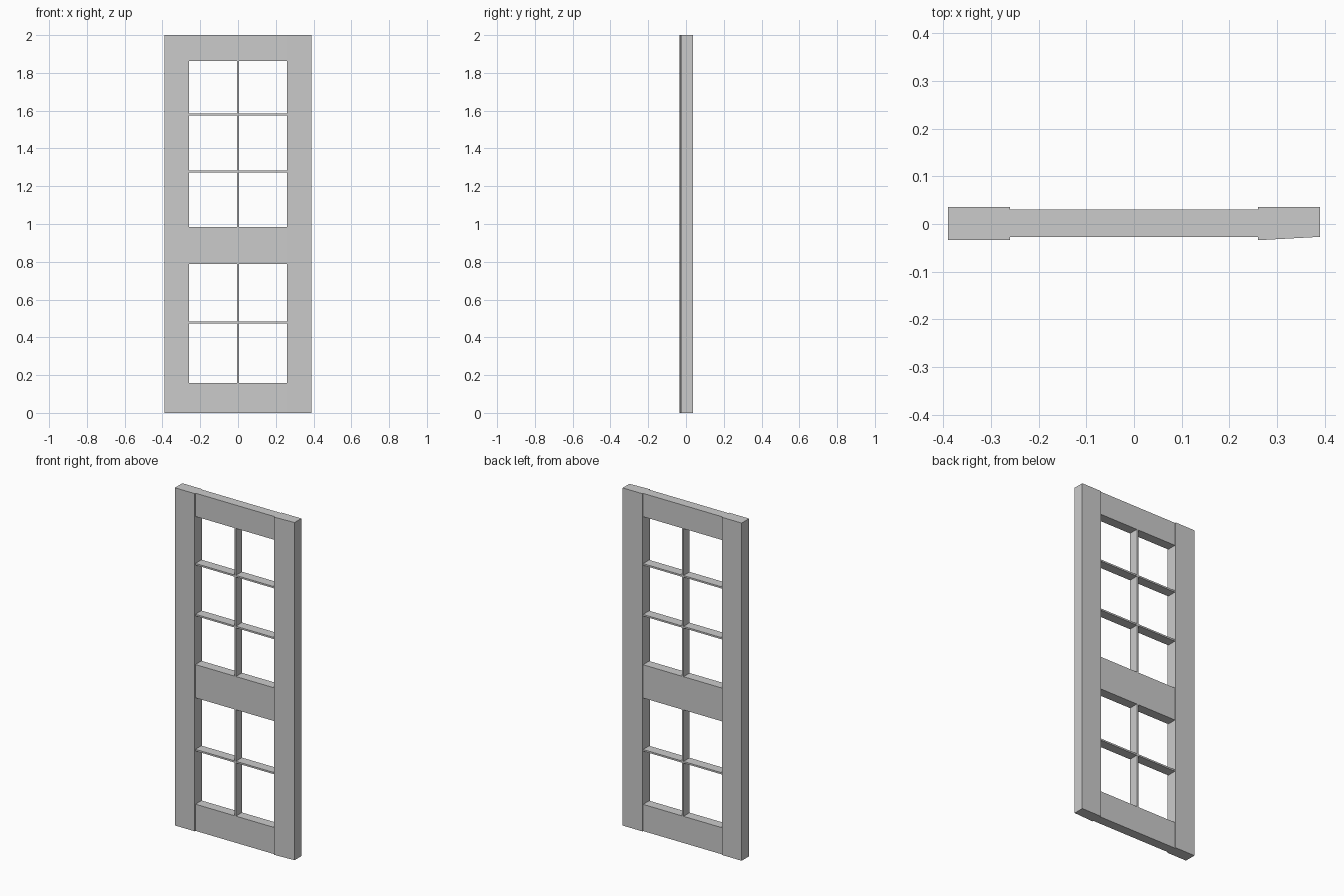
import bpy, bmesh

if "Cube" in bpy.data.objects:
    bpy.data.objects.remove(bpy.data.objects["Cube"])

HALF = 0.39            # half door width
INNER = 0.26           # inner edge of the stiles
FRONT, BACK = -0.034, 0.036
RAIL_FRONT, RAIL_BACK = -0.027, 0.03


def prism(name, outline, z0, z1):
    """Extrude an xy outline from z0 to z1."""
    bm = bmesh.new()
    face = bm.faces.new([bm.verts.new((x, y, z0)) for x, y in outline])
    ext = bmesh.ops.extrude_face_region(bm, geom=[face])["geom"]
    top = [v for v in ext if isinstance(v, bmesh.types.BMVert)]
    bmesh.ops.translate(bm, verts=top, vec=(0, 0, z1 - z0))
    bmesh.ops.recalc_face_normals(bm, faces=bm.faces)
    mesh = bpy.data.meshes.new(name)
    bm.to_mesh(mesh)
    bm.free()
    obj = bpy.data.objects.new(name, mesh)
    bpy.context.collection.objects.link(obj)
    return obj


def bar(name, x0, x1, z0, z1):
    """Box with the depth shared by rails and glazing bars."""
    return prism(name, [(x0, RAIL_FRONT), (x1, RAIL_FRONT),
                        (x1, RAIL_BACK), (x0, RAIL_BACK)], z0, z1)


# Upright stiles; the right one has a tapered closing face
prism("left_stile", [(-HALF, FRONT), (-INNER, FRONT),
                     (-INNER, BACK), (-HALF, BACK)], 0, 2)
prism("right_stile", [(INNER, FRONT), (HALF, RAIL_FRONT),
                      (HALF, BACK), (INNER, BACK)], 0, 2)

# Cross rails
rails = {"bottom_rail": (0, 0.158), "lock_rail": (0.788, 0.985), "top_rail": (1.862, 2)}
for name, (z0, z1) in rails.items():
    bar(name, -INNER, INNER, z0, z1)

# Glazing bars: one upright per opening, split at the horizontal bars
T = 0.005
openings = {"lower": (0.158, 0.788, [0.478]),
            "upper": (0.985, 1.862, [1.278, 1.579])}
for side, (z0, z1, levels) in openings.items():
    start = z0
    for i, z in enumerate(levels, 1):
        bar(f"{side}_horizontal_bar_{i}", -INNER, INNER, z - T, z + T)
        bar(f"{side}_vertical_bar_{i}", -T, T, start, z - T)
        start = z + T
    bar(f"{side}_vertical_bar_{len(levels) + 1}", -T, T, start, z1)
